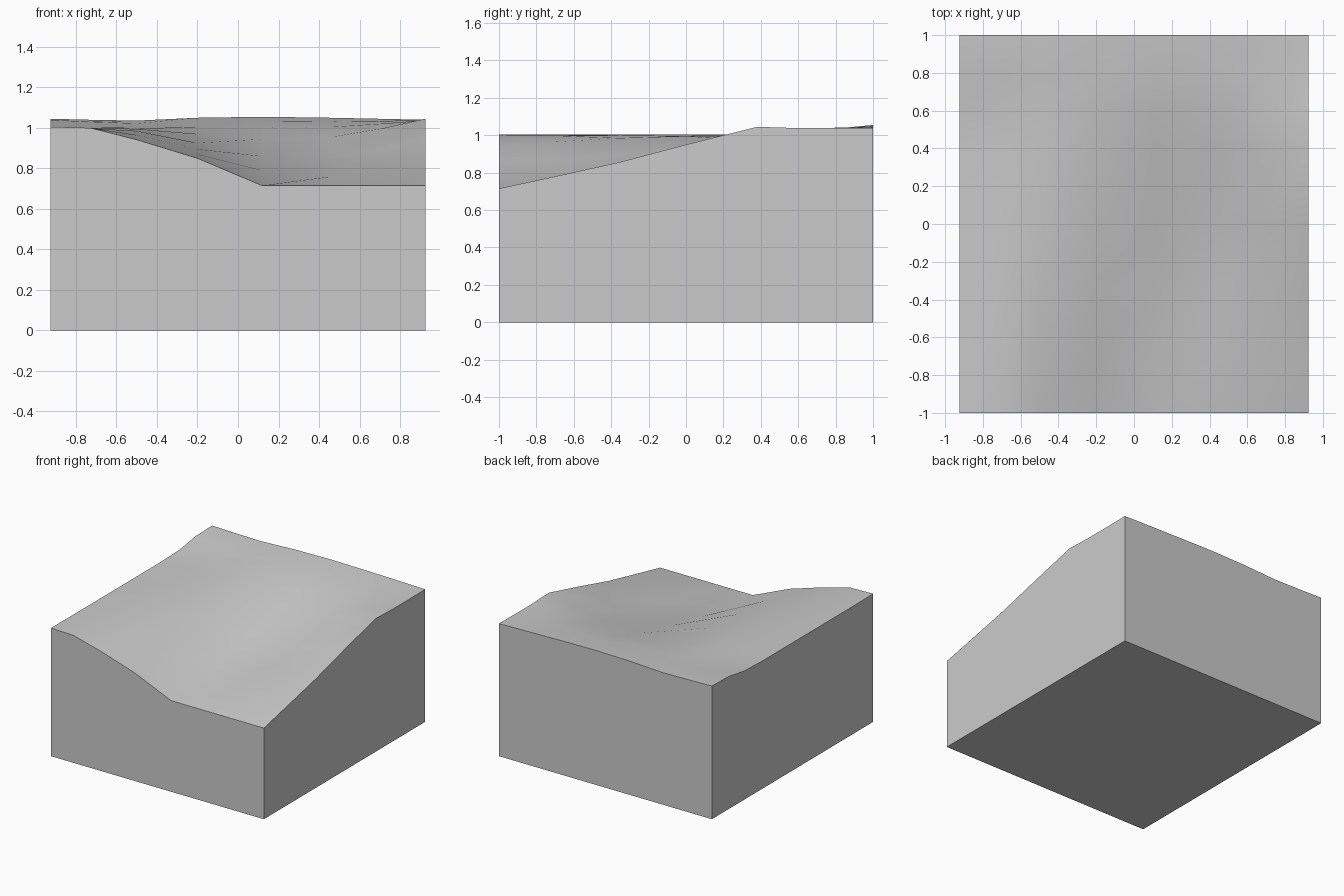
import bpy, bmesh

# Grid lines placed on the slope breaks of the terrain
XS = [-0.925, -0.73, -0.5, -0.2, 0.12, 0.46, 0.7, 0.925]
YS = [-1, -0.7, -0.36, 0, 0.38, 0.6, 0.79, 1]
# Heights, one row per y from front to back
HEIGHTS = [
    [1.005, 1.000, 0.942, 0.850, 0.715, 0.715, 0.715, 0.715],
    [1.003, 0.998, 0.965, 0.870, 0.735, 0.760, 0.770, 0.780],
    [1.003, 1.000, 0.985, 0.895, 0.790, 0.813, 0.832, 0.855],
    [1.003, 1.000, 0.995, 0.925, 0.860, 0.855, 0.890, 0.950],
    [1.003, 1.000, 0.997, 0.970, 0.945, 0.955, 0.995, 1.045],
    [1.010, 1.005, 1.003, 1.005, 1.000, 1.005, 1.020, 1.038],
    [1.040, 1.030, 1.022, 1.030, 1.035, 1.032, 1.034, 1.038],
    [1.045, 1.040, 1.036, 1.050, 1.055, 1.050, 1.045, 1.040],
]
N = len(XS)
bm = bmesh.new()

# Sculpted top surface
top = [[bm.verts.new((x, y, z)) for x, z in zip(XS, row)] for y, row in zip(YS, HEIGHTS)]
for j in range(N - 1):
    for i in range(N - 1):
        a, b, c, d = top[j][i], top[j][i + 1], top[j + 1][i + 1], top[j + 1][i]
        bm.faces.new((a, b, c))
        bm.faces.new((a, c, d))

# Flat base and four flat walls, each one polygon
base = [bm.verts.new((x, y, 0)) for x, y in
        ((XS[0], -1), (XS[-1], -1), (XS[-1], 1), (XS[0], 1))]
bm.faces.new(base[::-1])
edges = [top[0], [r[-1] for r in top], top[-1][::-1], [r[0] for r in top][::-1]]
for k, rim in enumerate(edges):
    bm.faces.new([base[k], base[(k + 1) % 4]] + rim[::-1])
bmesh.ops.recalc_face_normals(bm, faces=bm.faces)

mesh = bpy.data.meshes.new("terrain_block")
bm.to_mesh(mesh)
bm.free()
block = bpy.data.objects.new("terrain_block", mesh)
bpy.context.collection.objects.link(block)

# Smooth ground, crisp block edges
bpy.context.view_layer.objects.active = block
block.select_set(True)
bpy.ops.object.shade_smooth_by_angle(angle=0.6)
